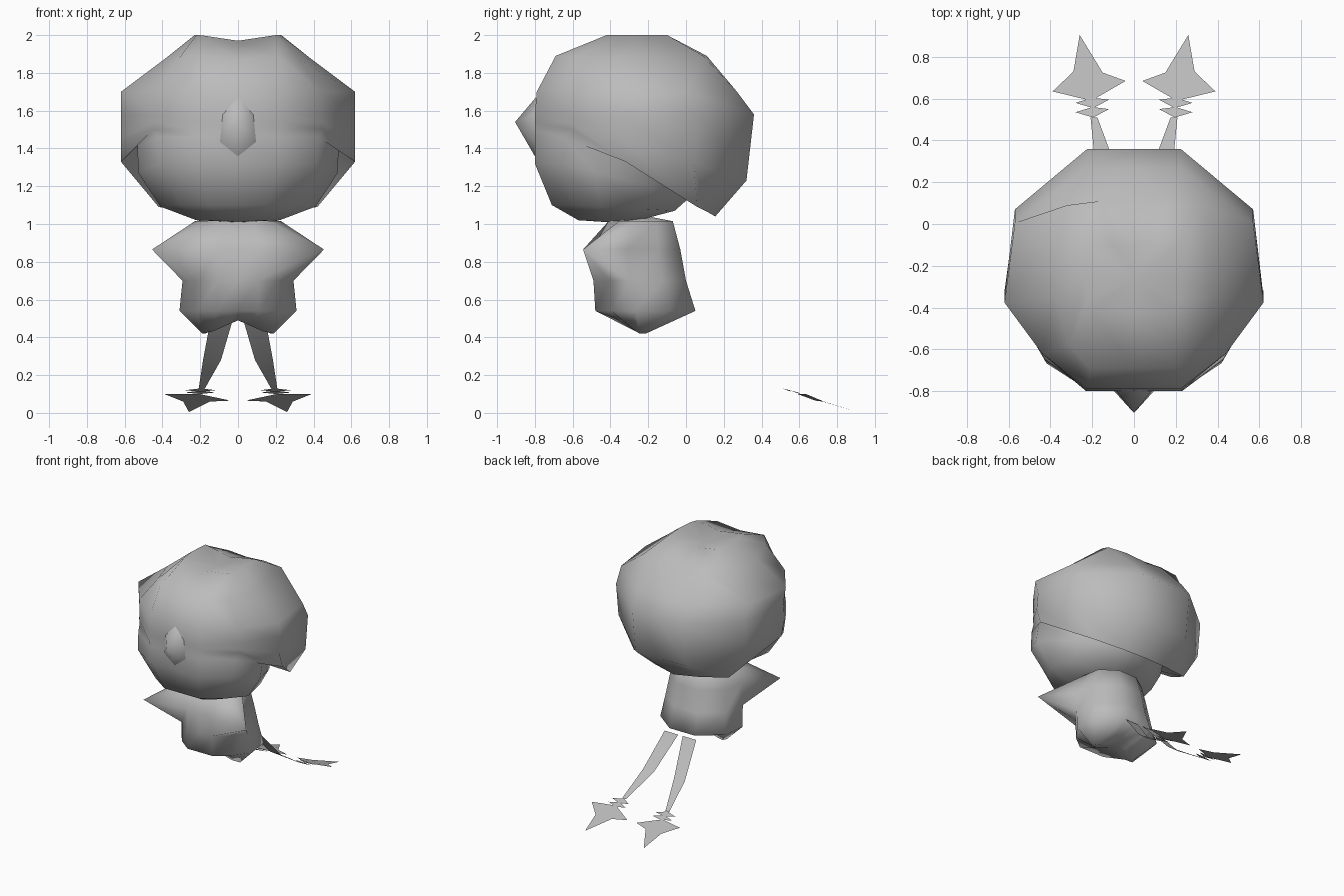
import bpy, bmesh, math
from mathutils import Vector

cube = bpy.data.objects.get("Cube")
if cube:
    bpy.data.objects.remove(cube)

GREY = (0.5, 0.5, 0.5, 1)
grey = bpy.data.materials.new("plain grey")
grey.use_nodes = True
grey.diffuse_color = GREY
grey.node_tree.nodes["Principled BSDF"].inputs["Base Color"].default_value = GREY

# Half outline of a horizontal slice: share of half width, share of depth
HALF = [(0, 0), (.36, 0), (.71, .16), (1, .39), (.92, .75), (.36, 1), (0, 1)]


def finish(name, bm, crease=70, mirror=False):
    """Turn a bmesh into a smooth shaded object."""
    mesh = bpy.data.meshes.new(name)
    bm.to_mesh(mesh)
    bm.free()
    mesh.materials.append(grey)
    mesh.shade_smooth()
    mesh.set_sharp_from_angle(angle=math.radians(crease))
    obj = bpy.data.objects.new(name, mesh)
    bpy.context.collection.objects.link(obj)
    if mirror:
        obj.modifiers.new("Mirror", "MIRROR")
    return obj


def half_slice(z, half, depth):
    """Half outline blended from its front to its back height and width."""
    points = []
    for x, t in HALF:
        blend = max(0, (t - .16) / .84)
        points.append((x * (half[0] + blend * (half[1] - half[0])),
                       depth[0] + t * (depth[1] - depth[0]),
                       z[0] + blend * (z[1] - z[0])))
    return points


def loft(halves, first_pole, last_pole):
    """Mirror half outlines into rings and join them, closed by two poles."""
    bm = bmesh.new()
    rings = []
    for half in halves:
        whole = half + [(-x, y, z) for x, y, z in half[-2:0:-1]]
        rings.append([bm.verts.new(p) for p in whole])
    count = len(rings[0])
    for a, b in zip(rings, rings[1:]):
        for i in range(count):
            j = (i + 1) % count
            bm.faces.new((a[i], a[j], b[j], b[i]))
    for ring, pole in ((rings[0], first_pole), (rings[-1], last_pole)):
        tip = bm.verts.new(pole)
        for i in range(count):
            bm.faces.new((ring[i], ring[(i + 1) % count], tip))
    bmesh.ops.recalc_face_normals(bm, faces=bm.faces)
    return bm, rings


# Head: hair dome down to a slanting rim, then tucked in to the face and chin
crown = [(0, -.42, 1.97), (.2, -.42, 2), (.22, -.36, 2), (.23, -.25, 2),
         (.22, -.1, 2), (.1, -.1, 1.98), (0, -.1, 1.96)]
brow = [(0, -.69, 1.87), (.21, -.69, 1.89), (.31, -.58, 1.88), (.38, -.35, 1.88),
        (.32, .09, 1.89), (.16, .11, 1.89), (0, .11, 1.88)]
rim = [(0, -.8, 1.5), (.23, -.8, 1.5), (.45, -.6, 1.5), (.62, -.32, 1.33),
       (.42, .06, 1.09), (.2, .12, 1.06), (0, .155, 1.04)]
bm, _ = loft([
    crown,
    brow,
    half_slice((1.70, 1.70), (.62, .62), (-.79, .27)),
    half_slice((1.58, 1.58), (.62, .62), (-.80, .36)),
    half_slice((1.54, 1.23), (.62, .62), (-.80, .32)),
    rim,
    half_slice((1.46, 1.30), (.60, .35), (-.80, .12)),
    half_slice((1.32, 1.15), (.59, .37), (-.80, .03)),
    half_slice((1.10, 1.07), (.43, .36), (-.71, -.06)),
    half_slice((1.02, 1.02), (.22, .22), (-.57, -.25)),
], (0, -.25, 1.94), (0, -.42, 1.01))
finish("head", bm)

# Nose: shallow six sided point
bm = bmesh.new()
base = [bm.verts.new((x, -.795, z)) for x, z in
        [(0, 1.35), (.1, 1.43), (.085, 1.58), (0, 1.67), (-.085, 1.58), (-.1, 1.43)]]
tip = bm.verts.new((0, -.905, 1.54))
for i in range(6):
    bm.faces.new((base[i], base[(i + 1) % 6], tip))
bmesh.ops.recalc_face_normals(bm, faces=bm.faces)
finish("nose", bm, 180)

# Body: two stubs below, and one corner per side pulled out as an arm
bm, rings = loft([
    half_slice((.42, .42), (.19, .19), (-.28, -.19)),
    half_slice((.54, .54), (.31, .31), (-.48, .05)),
    half_slice((.70, .70), (.295, .29), (-.49, 0)),
    half_slice((.865, .865), (.28, .26), (-.50, -.03)),
    half_slice((1.015, 1.015), (.23, .22), (-.41, -.07)),
], (0, -.235, .49), (0, -.2, 1.04))
for vert in rings[0]:
    vert.co.z += .44 * max(0, .16 - abs(vert.co.x))
for side, corner, flank in ((1, 2, 3), (-1, -2, -3)):
    hand = rings[3][corner]
    hand.co = Vector((side * .455, -.545, .865))
    for ring in (rings[2], rings[4]):
        bmesh.ops.connect_verts(bm, verts=[hand, ring[flank]])
finish("body", bm, 100)


def sheet(name, polygons):
    """Thin flat pieces, mirrored to the other side."""
    bm = bmesh.new()
    for points in polygons:
        bm.faces.new([bm.verts.new(p) for p in points])
    bmesh.ops.remove_doubles(bm, verts=bm.verts, dist=.0005)
    for face in bm.faces:
        face.normal_update()
        if face.normal.z < 0:
            face.normal_flip()
    finish(name, bm, 30, mirror=True)


# Legs: tapering strips trailing behind
path = [(.02, .14, .07, .52), (.09, .185, .28, .28), (.175, .208, .51, .13)]
sheet("leg", [[(a[0], a[2], a[3]), (a[1], a[2], a[3]),
               (b[1], b[2], b[3]), (b[0], b[2], b[3])]
              for a, b in zip(path, path[1:])])

# Ankles: two thin cross slivers
sheet("ankle", [[(.12, y + .015, z), (.195, y - .025, z + .01),
                 (.28, y, z), (.2, y + .025, z - .008)]
                for y, z in ((.535, .12), (.58, .108))])

# Feet: three pointed flat leaves
sheet("foot", [[(.205, .59, .10), (.39, .635, .10), (.29, .73, .06),
                (.26, .905, .005), (.15, .725, .06), (.04, .685, .065)]])
